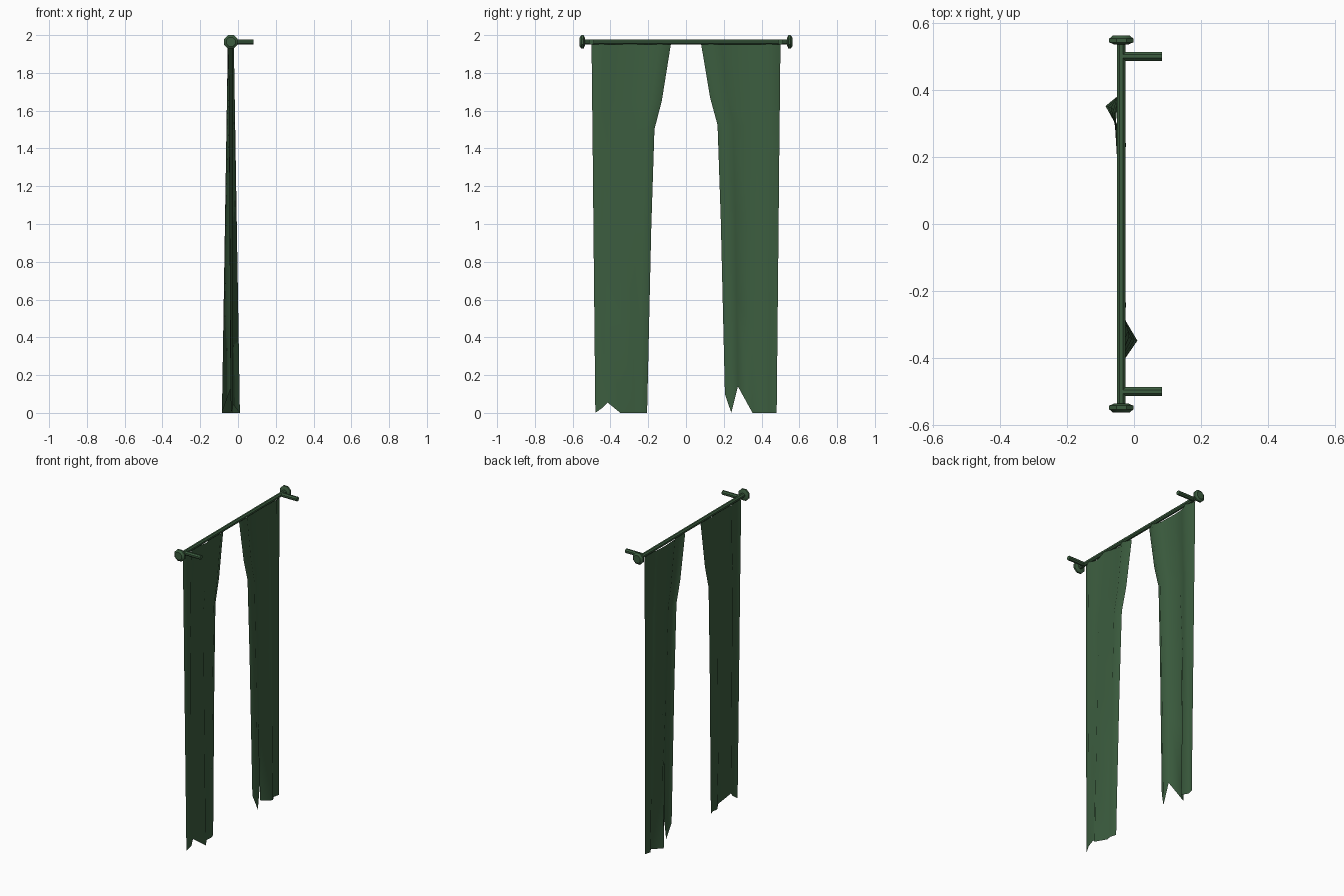
import bpy, bmesh, math
from mathutils import Matrix

if "Cube" in bpy.data.objects:
    bpy.data.objects.remove(bpy.data.objects["Cube"])

RX, RZ = -0.038, 1.964   # rod axis

mat = bpy.data.materials.new("green")
mat.diffuse_color = (0.045, 0.11, 0.05, 1)
mat.use_nodes = True
mat.node_tree.nodes["Principled BSDF"].inputs["Base Color"].default_value = mat.diffuse_color


def finish(name, bm, angle, recalc=True):
    if recalc:
        bmesh.ops.recalc_face_normals(bm, faces=bm.faces)
    me = bpy.data.meshes.new(name)
    bm.to_mesh(me)
    bm.free()
    ob = bpy.data.objects.new(name, me)
    bpy.context.collection.objects.link(ob)
    me.materials.append(mat)
    bpy.ops.object.select_all(action='DESELECT')
    ob.select_set(True)
    bpy.context.view_layer.objects.active = ob
    bpy.ops.object.shade_smooth_by_angle(angle=math.radians(angle))
    return ob


def lathe(name, profile, axis, origin, sides=8):
    """Closed turned part; profile is (radius, distance along axis)."""
    bm = bmesh.new()
    rings = []
    for r, d in profile:
        ring = []
        for i in range(sides):
            a = 2 * math.pi * (i + 0.5) / sides
            r2 = r / math.cos(math.pi / sides)
            c, s = r2 * math.cos(a), r2 * math.sin(a)
            p = (c, d, s) if axis == 'Y' else (d, c, s)
            ring.append(bm.verts.new([p[k] + origin[k] for k in range(3)]))
        rings.append(ring)
    for a, b in zip(rings, rings[1:]):
        for i in range(sides):
            j = (i + 1) % sides
            bm.faces.new((a[i], a[j], b[j], b[i]))
    bm.faces.new(rings[0])
    bm.faces.new(rings[-1])
    return finish(name, bm, 35)


# rod, end caps and wall brackets
lathe("rod", [(0.013, -0.545), (0.013, 0.545)], 'Y', (RX, 0, RZ))
for side, label in ((1, "left"), (-1, "right")):
    cap = [(0.022, 0.536), (0.036, 0.542), (0.036, 0.553), (0.024, 0.563)]
    lathe("end_cap_" + label, [(r, d * side) for r, d in cap], 'Y', (RX, 0, RZ))
    lathe("bracket_" + label, [(0.013, RX), (0.013, 0.083)], 'X', (0, 0.5 * side, RZ))

# curtain rows: height fraction, inner edge, outer edge
ROWS = [(1.0, 0.08, 0.50), (0.846, 0.128, 0.497), (0.769, 0.167, 0.495),
        (0.5, 0.184, 0.49), (0.25, 0.195, 0.485), (0.0, 0.206, 0.48)]
TOP = 1.953

# hem points from inner to outer edge: y distance, x, hem height
HEM_LEFT = [(0.206, -0.040, 0.10), (0.24, -0.024, 0.0), (0.275, -0.035, 0.14),
            (0.352, -0.085, 0.0), (0.40, -0.026, 0.0), (0.44, -0.05, 0.0), (0.48, -0.04, 0.0)]
HEM_RIGHT = [(0.206, -0.036, 0.0), (0.245, -0.024, 0.0), (0.28, -0.03, 0.0),
             (0.348, 0.01, 0.0), (0.415, -0.036, 0.055), (0.445, -0.026, 0.025), (0.48, -0.038, 0.0)]


def curtain(name, hem, side):
    bm = bmesh.new()
    grid = []
    for f, inner, outer in ROWS:
        row = []
        for i, (y, x, z0) in enumerate(hem):
            u = (y - 0.206) / 0.274
            x_top = RX + (0.012 if i % 2 else -0.012) * (1 if x > -0.06 else -1) * (-1 if i == 3 and side > 0 else 1) 
            if i == 3:
                x_top = RX - 0.016 * side
            z = z0 + f * (TOP - z0)
            row.append(bm.verts.new((x + (x_top - x) * f, side * (inner + u * (outer - inner)), z)))
        grid.append(row)
    for a, b in zip(grid, grid[1:]):
        for i in range(len(hem) - 1):
            q = (a[i], b[i], b[i + 1], a[i + 1])
            bm.faces.new(q if side > 0 else q[::-1])
    return finish(name, bm, 180, recalc=False)


curtain("curtain_left", HEM_LEFT, 1)
curtain("curtain_right", HEM_RIGHT, -1)
